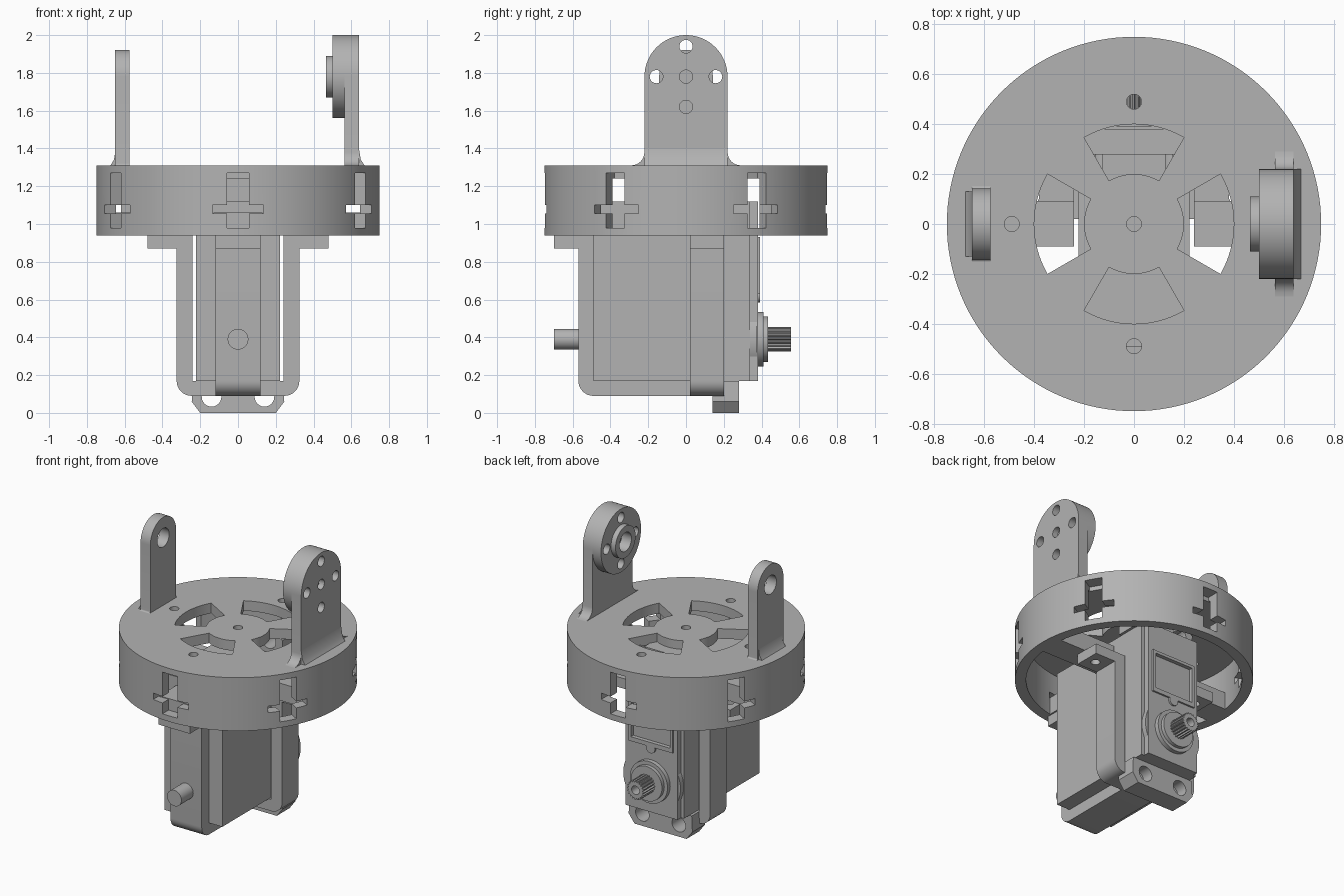
import bpy, bmesh
from math import sin, cos, pi, radians
from mathutils import Matrix, Vector

if "Cube" in bpy.data.objects:
    bpy.data.objects.remove(bpy.data.objects["Cube"])

GREY = (0.45, 0.45, 0.45, 1)
plastic = bpy.data.materials.new("plain grey plastic")
plastic.use_nodes = True
plastic.diffuse_color = GREY
plastic.node_tree.nodes["Principled BSDF"].inputs["Base Color"].default_value = GREY


def prism(name, pts, axis, lo, hi, turn=0):
    """Extrude a 2D outline along an axis, then turn it about z."""
    place = {"x": lambda a, b: (lo, a, b),
             "y": lambda a, b: (a, lo, b),
             "z": lambda a, b: (a, b, lo)}[axis]
    step = Vector([hi - lo if axis == k else 0 for k in "xyz"])
    bm = bmesh.new()
    face = bm.faces.new([bm.verts.new(place(*p)) for p in pts])
    geom = bmesh.ops.extrude_face_region(bm, geom=[face])["geom"]
    bmesh.ops.translate(bm, vec=step, verts=[g for g in geom if isinstance(g, bmesh.types.BMVert)])
    bmesh.ops.recalc_face_normals(bm, faces=bm.faces)
    bm.transform(Matrix.Rotation(turn, 4, "Z"))
    mesh = bpy.data.meshes.new(name)
    bm.to_mesh(mesh)
    bm.free()
    obj = bpy.data.objects.new(name, mesh)
    bpy.context.collection.objects.link(obj)
    mesh.materials.append(plastic)
    return obj


def arc(cx, cy, r, a0=0, a1=360, n=16):
    return [(cx + r * cos(radians(a0 + (a1 - a0) * i / n)),
             cy + r * sin(radians(a0 + (a1 - a0) * i / n))) for i in range(n + 1)]


def disc(name, axis, u, v, r, lo, hi, n=32):
    return prism(name, arc(u, v, r, n=n)[:-1], axis, lo, hi)


def box(name, x0, x1, y0, y1, z0, z1, turn=0):
    return prism(name, [(x0, y0), (x1, y0), (x1, y1), (x0, y1)], "z", z0, z1, turn)


def cut(obj, cutters):
    bpy.context.view_layer.objects.active = obj
    for c in cutters:
        mod = obj.modifiers.new("cut", "BOOLEAN")
        mod.operation, mod.solver, mod.object = "DIFFERENCE", "EXACT", c
        bpy.ops.object.modifier_apply(modifier=mod.name)
        bpy.data.objects.remove(c)
    return obj


# Turntable: hollow drum with vents, screw holes and cross-shaped side slots
drum = disc("turntable_drum", "z", 0, 0, 0.75, 0.94, 1.31, 128)
cutters = [disc("cutter", "z", 0, 0, 0.68, 0.9, 1.24, 96)]
for x, y in ((0, 0), (0, 0.49), (-0.49, 0), (0, -0.49)):
    cutters.append(disc("cutter", "z", x, y, 0.03, 1.2, 1.4, 20))
for k in range(4):
    vent = arc(0, 0, 0.4, -30, 30) + arc(0, 0, 0.2, 30, -30)
    cutters.append(prism("cutter", vent, "z", 1.2, 1.4, k * pi / 2))
for k in range(6):
    turn = radians(30 + 60 * k)
    cutters.append(box("cutter", 0.6, 0.8, -0.057, 0.057, 0.98, 1.23, turn))
    cutters.append(box("cutter", 0.66, 0.8, -0.057, 0.057, 1.2, 1.27, turn))
    cutters.append(box("cutter", 0.6, 0.8, -0.135, 0.135, 1.055, 1.1, turn))
cut(drum, cutters)

# Ribs under the deck that hold the strap flanges
for s, side in ((1, "left"), (-1, "right")):
    box(side + "_rib", *sorted((s * 0.24, s * 0.685)), -0.09, 0.09, 0.94, 1.06)
box("front_rib", -0.13, 0.13, -0.68, -0.49, 0.94, 1.06)


def arm(name, x0, x1, half, flare, top=1.78):
    """Upright plate with a round top and flared foot."""
    foot = arc(-half - flare, 1.31 + flare, flare, -90, 0, 6)
    pts = arc(0, top, half, 0, 180, 32) + foot[::-1] + [(-y, z) for y, z in foot]
    return prism(name, pts, "x", x0, x1)


# Narrow arm with a pivot hole
narrow = arm("narrow_arm", -0.65, -0.575, 0.142, 0.01)
cut(narrow, [disc("cutter", "x", 0, 1.78, 0.065, -0.8, -0.4)])
prism("narrow_arm_fillet", [(-0.65, 1.31), (-0.675, 1.31), (-0.657, 1.34), (-0.65, 1.38)],
      "y", -0.13, 0.13)

# Wide arm with horn disc and hub
wide = arm("wide_arm", 0.565, 0.64, 0.22, 0.07)
horn = disc("horn_disc", "x", 0, 1.78, 0.22, 0.5, 0.565, 64)
hub = disc("horn_hub", "x", 0, 1.78, 0.11, 0.465, 0.5, 48)
for y, z in ((0, 1.94), (0, 1.62), (0.157, 1.78), (-0.157, 1.78)):
    for part in (wide, horn):
        cut(part, [disc("cutter", "x", y, z, 0.035, 0.4, 0.8, 24)])
cut(wide, [disc("cutter", "x", 0, 1.78, 0.035, 0.6, 0.8, 24)])
cut(hub, [disc("cutter", "x", 0, 1.78, 0.065, 0.4, 0.6)])
cut(horn, [disc("cutter", "x", 0, 1.78, 0.065, 0.4, 0.54)])
prism("wide_arm_fillet", [(0.64, 1.31), (0.67, 1.31), (0.65, 1.34), (0.64, 1.4)], "y", -0.22, 0.22)

# Servo case, ears at both ends
box("servo_case", -0.222, 0.222, -0.49, 0.34, 0.17, 1.12)
lower_ear = [(-0.24, 0.17), (-0.245, 0.06), (-0.2, 0.0), (0.2, 0.0), (0.245, 0.06), (0.24, 0.17)]
for name, pts, zc in (("lower_ear", lower_ear, 0.085),
                      ("upper_ear", [(x, min(1.29 - z, 1.25)) for x, z in lower_ear], 1.2)):
    ear = prism(name, pts, "y", 0.14, 0.28)
    cut(ear, [disc("cutter", "y", s * 0.14, zc, 0.052, 0, 0.5, 24) for s in (1, -1)])

# Gearbox lid with a framed label recess
lid = box("gearbox_lid", -0.2, 0.2, 0.34, 0.38, 0.17, 1.12)
cut(lid, [box("cutter", -0.15, 0.15, 0.365, 0.5, 0.66, 0.91)])
frame = box("label_frame", -0.17, 0.17, 0.38, 0.392, 0.63, 0.93)
cut(frame, [box("cutter", -0.15, 0.15, 0.3, 0.5, 0.66, 0.91)])
disc("lid_button", "y", 0, 0.62, 0.035, 0.38, 0.392, 24)

# Output bearing steps and splined shaft
for name, r, lo, hi in (("bearing_base", 0.22, 0.34, 0.375), ("bearing_step", 0.145, 0.375, 0.41),
                        ("bearing_collar", 0.12, 0.41, 0.435)):
    disc(name, "y", 0, 0.39, r, lo, hi, 48)
spline = []
for i in range(80):
    r = 0.066 if i % 4 < 2 else 0.056
    spline.append((r * cos(i * pi / 40), 0.39 + r * sin(i * pi / 40)))
shaft = prism("output_shaft", spline, "y", 0.43, 0.555)
cut(shaft, [disc("cutter", "y", 0, 0.39, 0.03, 0.48, 0.6, 20)])


# Straps that cradle the servo, with flanges at the top
def strap(outer, inner, end, lip):
    return ([(end, 0.09)] + arc(outer - 0.08, 0.17, 0.08, -90, 0, 8) +
            [(outer, 0.87), (outer + lip, 0.87), (outer + lip, 0.94),
             (inner, 0.94), (inner, 0.17), (end, 0.17)])


side = strap(0.325, 0.24, 0, 0.155)
for s, word in ((1, "left"), (-1, "right")):
    piece = prism(word + "_strap", [(s * x, z) for x, z in side], "y", 0.02, 0.2)
    cut(piece, [disc("cutter", "z", s * 0.41, 0.11, 0.03, 0.8, 1.0, 20)])
front = prism("front_strap", [(-u, z) for u, z in strap(0.57, 0.49, -0.1, 0.13)], "x", -0.12, 0.12)
cut(front, [disc("cutter", "z", 0, -0.64, 0.03, 0.8, 1.0, 20)])

# Rear pivot peg opposite the shaft
disc("pivot_peg", "y", 0, 0.39, 0.055, -0.7, -0.57)

# Shade round parts smoothly, keep the edges crisp
bpy.ops.object.select_all(action="DESELECT")
for obj in bpy.context.collection.objects:
    if obj.type == "MESH":
        obj.select_set(True)
        bpy.context.view_layer.objects.active = obj
bpy.ops.object.shade_smooth_by_angle(angle=radians(30))
